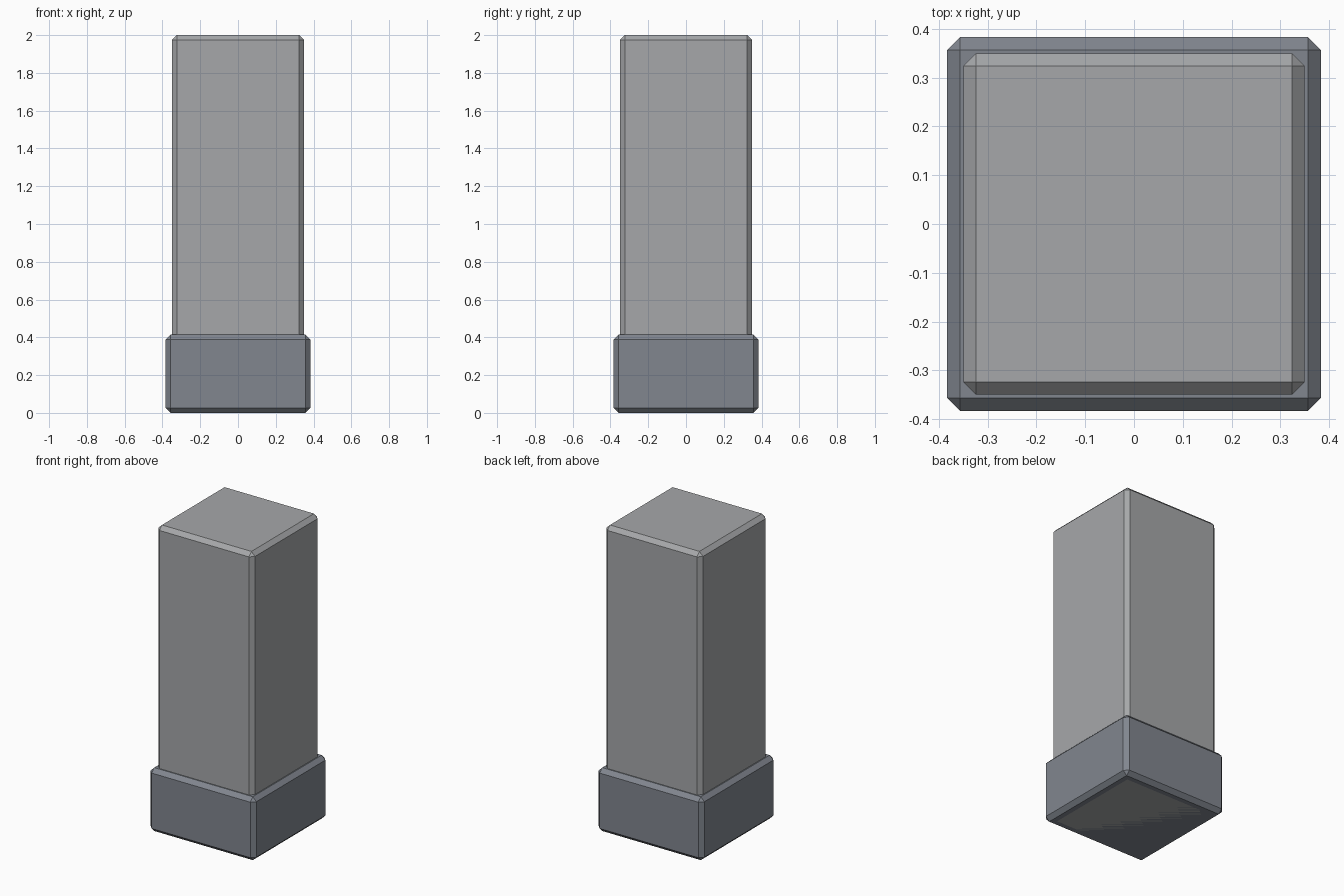
import bpy, bmesh

if "Cube" in bpy.data.objects:
    bpy.data.objects.remove(bpy.data.objects["Cube"])


def material(name, rgb):
    m = bpy.data.materials.new(name)
    m.diffuse_color = (*rgb, 1)
    m.use_nodes = True
    m.node_tree.nodes["Principled BSDF"].inputs["Base Color"].default_value = m.diffuse_color
    return m


def chamfered_block(name, half, z0, z1, chamfer, mat):
    """Square block with a flat chamfer on every edge."""
    bm = bmesh.new()
    bmesh.ops.create_cube(bm, size=1)
    for v in bm.verts:
        v.co = (v.co.x * 2 * half, v.co.y * 2 * half, z1 if v.co.z > 0 else z0)
    bmesh.ops.bevel(bm, geom=bm.edges[:], offset=chamfer, segments=1,
                    affect='EDGES', profile=0.5)
    mesh = bpy.data.meshes.new(name)
    bm.to_mesh(mesh)
    bm.free()
    mesh.materials.append(mat)
    obj = bpy.data.objects.new(name, mesh)
    bpy.context.collection.objects.link(obj)
    return obj


light_stone = material("light stone", (0.38, 0.39, 0.40))
dark_stone = material("dark stone", (0.22, 0.24, 0.275))

# Tall pillar shaft running down through the base
chamfered_block("pillar_shaft", 0.35, 0.0, 2.0, 0.026, light_stone)
# Wider plinth around the foot
chamfered_block("pillar_base", 0.383, 0.0, 0.415, 0.026, dark_stone)
